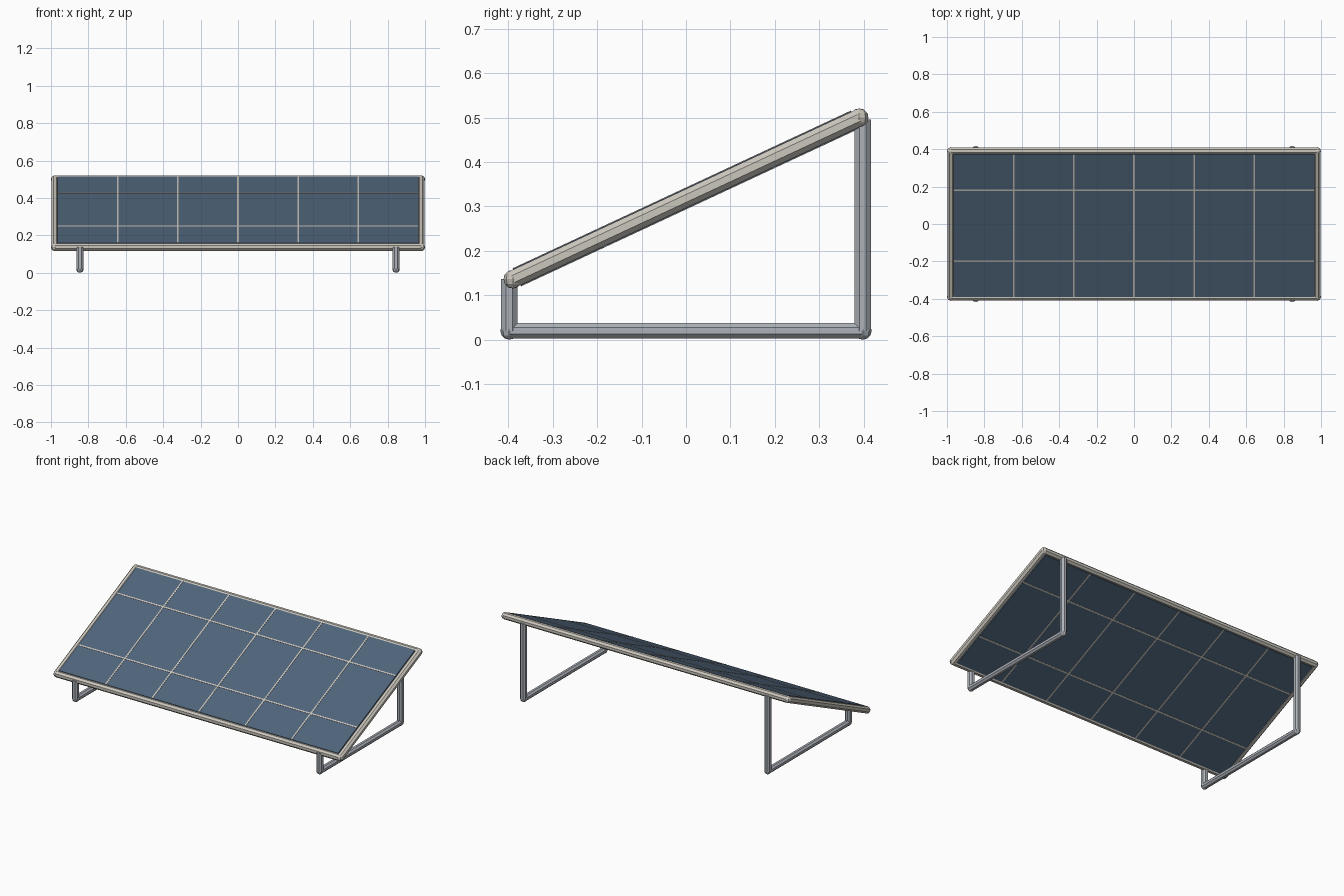
import bpy
from math import radians, sin, cos
from mathutils import Vector, Matrix

if "Cube" in bpy.data.objects:
    bpy.data.objects.remove(bpy.data.objects["Cube"])

TILT = radians(25)
PANEL = Matrix.Translation((0, 0, 0.318)) @ Matrix.Rotation(TILT, 4, 'X')


def material(name, rgb):
    m = bpy.data.materials.new(name)
    m.diffuse_color = (*rgb, 1)
    m.use_nodes = True
    m.node_tree.nodes["Principled BSDF"].inputs["Base Color"].default_value = m.diffuse_color
    return m


METAL = material("frame_metal", (0.60, 0.57, 0.51))
STEEL = material("stand_steel", (0.42, 0.45, 0.49))
CELL = material("cell_blue", (0.08, 0.13, 0.20))


def finish(name, mat):
    ob = bpy.context.object
    ob.name = name
    ob.data.materials.append(mat)
    return ob


def tube(name, a, b, r, mat):
    a, b = Vector(a), Vector(b)
    d = b - a
    bpy.ops.mesh.primitive_cylinder_add(vertices=8, radius=r, depth=d.length)
    ob = finish(name, mat)
    ob.matrix_world = (Matrix.Translation((a + b) / 2)
                       @ d.to_track_quat('Z', 'Y').to_matrix().to_4x4()
                       @ Matrix.Rotation(radians(22.5), 4, 'Z'))


def joint(name, p, r, mat):
    bpy.ops.mesh.primitive_uv_sphere_add(segments=8, ring_count=6, radius=r, location=p)
    finish(name, mat)


def panel_box(name, centre, size, mat):
    bpy.ops.mesh.primitive_cube_add(size=1)
    ob = finish(name, mat)
    ob.matrix_world = PANEL @ Matrix.Translation(centre) @ Matrix.Diagonal((*size, 1))


# Tilted panel slab with raised grid lines on both faces
W, H, T = 1.93, 0.84, 0.042
panel_box("solar_panel", (0, 0, 0), (W, H, T), CELL)
for i in range(-2, 3):
    panel_box("column_line", (i * W / 6, 0, 0), (0.009, H, T + 0.003), METAL)
for s in (-1, 1):
    panel_box("row_line", (0, s * 0.21, 0), (W, 0.009, T + 0.003), METAL)

# Octagonal tube frame with rounded corners
R = 0.021
corners = [PANEL @ Vector((x * (1 - R), y * 0.43, 0))
           for x, y in ((-1, -1), (1, -1), (1, 1), (-1, 1))]
for i, p in enumerate(corners):
    tube("frame_tube", p, corners[(i + 1) % 4], R, METAL)
    joint("frame_corner", p, R, METAL)

# Two side stands: front leg, base rail and back leg
for x in (-0.845, 0.845):
    front, back = (x, -0.398, 0.02), (x, 0.398, 0.02)
    tube("front_leg", front, (x, -0.398, 0.137), 0.02, STEEL)
    tube("back_leg", back, (x, 0.398, 0.496), 0.02, STEEL)
    tube("base_rail", front, back, 0.019, STEEL)
    joint("front_foot", front, 0.02, STEEL)
    joint("back_foot", back, 0.02, STEEL)
